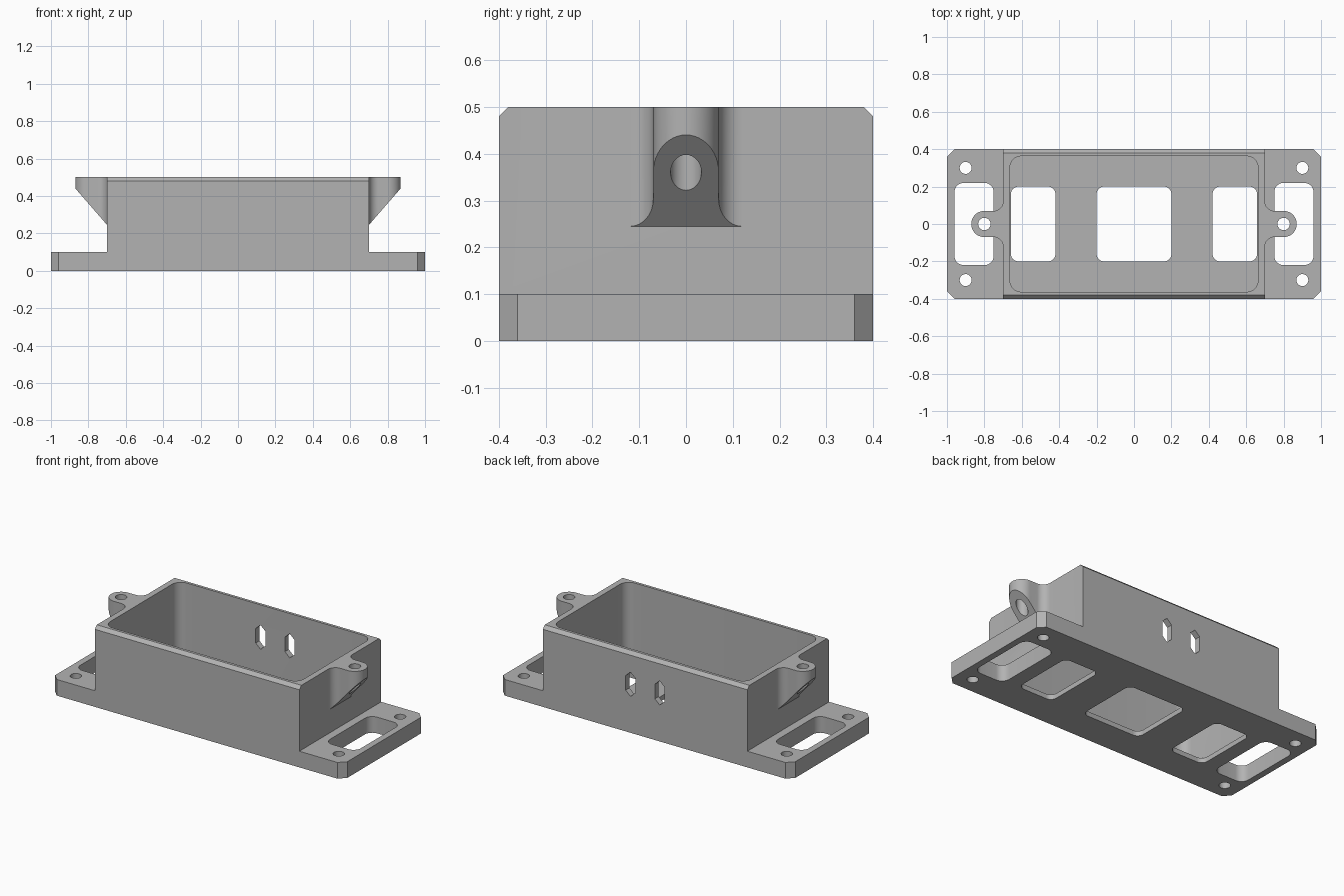
import bpy, bmesh
from math import sin, cos, pi
from mathutils import Vector

default = bpy.data.objects.get("Cube")
if default:
    bpy.data.objects.remove(default, do_unlink=True)

grey = bpy.data.materials.new("Plain grey")
grey.use_nodes = True
COLOUR = (0.45, 0.45, 0.45, 1)
grey.diffuse_color = COLOUR
grey.node_tree.nodes["Principled BSDF"].inputs["Base Color"].default_value = COLOUR


def arc(cx, cy, r, start, end, steps):
    """Points on an arc, angles in degrees."""
    angles = [(start + (end - start) * i / steps) * pi / 180 for i in range(steps + 1)]
    return [(cx + r * cos(a), cy + r * sin(a)) for a in angles]


def rounded(x0, x1, y, r, steps=8):
    """Rectangle with rounded (or, with one step, chamfered) corners."""
    corners = [(x1 - r, y - r), (x0 + r, y - r), (x0 + r, r - y), (x1 - r, r - y)]
    return [p for i, (cx, cy) in enumerate(corners)
            for p in arc(cx, cy, r, 90 * i, 90 * i + 90, steps)]


def circle(cx, cy, r):
    return arc(cx, cy, r, 0, 360, 32)[:-1]


def prism(name, outline, low, high, axis="z"):
    """Extrude a closed outline along an axis; the outline uses the other two axes."""
    place = {"x": lambda a, b, c: (c, a, b),
             "y": lambda a, b, c: (a, c, b),
             "z": lambda a, b, c: (a, b, c)}[axis]
    bm = bmesh.new()
    face = bm.faces.new([bm.verts.new(place(a, b, low)) for a, b in outline])
    top = bmesh.ops.extrude_face_region(bm, geom=[face])["geom"]
    bmesh.ops.translate(bm, vec=Vector(place(0, 0, high - low)),
                        verts=[v for v in top if isinstance(v, bmesh.types.BMVert)])
    bmesh.ops.recalc_face_normals(bm, faces=bm.faces)
    mesh = bpy.data.meshes.new(name)
    bm.to_mesh(mesh)
    bm.free()
    mesh.materials.append(grey)
    obj = bpy.data.objects.new(name, mesh)
    bpy.context.collection.objects.link(obj)
    return obj


def combine(body, tool, operation):
    """Apply a boolean and discard the tool."""
    bpy.context.view_layer.objects.active = body
    mod = body.modifiers.new("Combine", "BOOLEAN")
    mod.operation, mod.object, mod.solver = operation, tool, "EXACT"
    bpy.ops.object.modifier_apply(modifier=mod.name)
    bpy.data.objects.remove(tool, do_unlink=True)


# Flanged plate and box with bevelled long top edges
body = prism("enclosure", rounded(-1, 1, 0.4, 0.04, 1), 0, 0.1)
box_section = [(-0.4, 0), (0.4, 0), (0.4, 0.48), (0.38, 0.5), (-0.38, 0.5), (-0.4, 0.48)]
combine(body, prism("box", box_section, -0.7, 0.7, "x"), "UNION")

# Lid screw ears, filleted into the end walls and undercut by a slope
half = [(0.68, -0.12)] + arc(0.75, -0.12, 0.05, 180, 90, 12)
ear_outline = half + arc(0.8, 0, 0.07, -90, 90, 24) + [(x, -y) for x, y in reversed(half)]
for side in (1, -1):
    ear = prism("ear", [(side * x, y) for x, y in ear_outline], 0.15, 0.5)
    bm = bmesh.new()
    bm.from_mesh(ear.data)
    cut = bmesh.ops.bisect_plane(bm, geom=bm.verts[:] + bm.edges[:] + bm.faces[:],
                                 plane_co=(side * 0.7, 0, 0.245),
                                 plane_no=(side * 1.15, 0, -1), clear_outer=True)
    rim = [e for e in cut["geom_cut"] if isinstance(e, bmesh.types.BMEdge)]
    bmesh.ops.contextual_create(bm, geom=rim)
    bmesh.ops.recalc_face_normals(bm, faces=bm.faces)
    bm.to_mesh(ear.data)
    bm.free()
    combine(body, ear, "UNION")

# Main cavity and the centre floor window
combine(body, prism("cavity", rounded(-0.663, 0.663, 0.363, 0.06), 0.03, 0.6), "DIFFERENCE")
combine(body, prism("window", rounded(-0.2, 0.2, 0.2, 0.04), -0.1, 0.2), "DIFFERENCE")

for side in (1, -1):
    def across(outline):
        return [(side * x, y) for x, y in outline]

    # Floor window, flange slot, ear hole and two mounting holes at each end
    combine(body, prism("window", across(rounded(0.42, 0.658, 0.2, 0.04)), -0.1, 0.1), "DIFFERENCE")
    combine(body, prism("slot", across(rounded(0.75, 0.96, 0.22, 0.05)), -0.1, 0.15), "DIFFERENCE")
    combine(body, prism("ear_hole", circle(side * 0.8, 0, 0.033), 0.2, 0.6), "DIFFERENCE")
    for y in (0.3, -0.3):
        combine(body, prism("mount_hole", circle(side * 0.9, y, 0.032), -0.1, 0.2), "DIFFERENCE")

    # Tall six-sided cable hole through the back wall
    cable = [(0, 0.075), (0.033, 0.045), (0.033, -0.045),
             (0, -0.075), (-0.033, -0.045), (-0.033, 0.045)]
    cable = [(side * 0.1 + x, 0.3 + z) for x, z in cable]
    combine(body, prism("cable_hole", cable, 0.3, 0.5, "y"), "DIFFERENCE")

# Smooth the curved walls and keep the edges crisp
bpy.ops.object.select_all(action="DESELECT")
body.select_set(True)
bpy.context.view_layer.objects.active = body
bpy.ops.object.shade_smooth_by_angle(angle=pi / 6)
